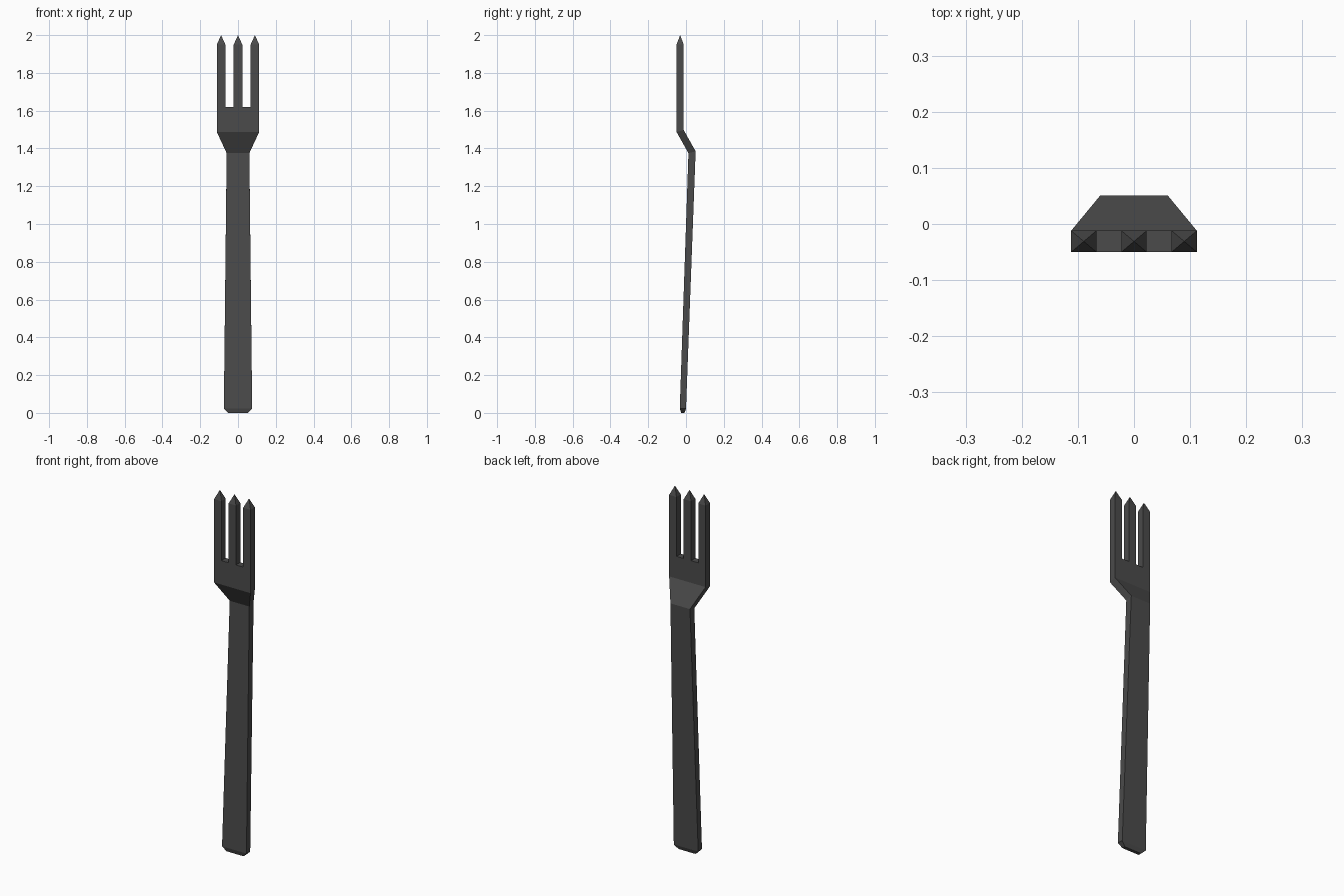
import bpy, bmesh

if "Cube" in bpy.data.objects:
    bpy.data.objects.remove(bpy.data.objects["Cube"])

bm = bmesh.new()


def ring(hw, front, back):
    """Rectangular section; front and back are (y, z)."""
    return [bm.verts.new((x, y, z)) for x, (y, z) in
            ((-hw, front), (hw, front), (hw, back), (-hw, back))]


def bridge(a, b):
    for i in range(4):
        j = (i + 1) % 4
        bm.faces.new((a[i], a[j], b[j], b[i]))


# Handle, bent neck and base of the head
rings = [
    ring(0.052, (-0.026, 0.0), (-0.008, 0.0)),
    ring(0.075, (-0.033, 0.024), (0.0, 0.022)),
    ring(0.06, (0.013, 1.375), (0.051, 1.385)),
    ring(0.112, (-0.05, 1.487), (-0.012, 1.497)),
]
bm.faces.new(rings[0])
for a, b in zip(rings, rings[1:]):
    bridge(a, b)

# Palm of the head, with its top edge split at the tine sides
Y0, Y1 = -0.05, -0.012
base = rings[-1]
xs = [c + s * 0.0225 for c in (-0.0895, 0, 0.0895) for s in (-1, 1)]
front = [bm.verts.new((x, Y0, 1.62)) for x in xs]
back = [bm.verts.new((x, Y1, 1.62)) for x in xs]
bm.faces.new([base[0], base[1]] + front[::-1])
bm.faces.new([base[2], base[3]] + back)
bm.faces.new((base[1], base[2], back[-1], front[-1]))
bm.faces.new((base[3], base[0], front[0], back[0]))
for i in (1, 3):
    bm.faces.new((front[i], front[i + 1], back[i + 1], back[i]))

# Three tines with pyramid points
for i in (0, 2, 4):
    root = [front[i], front[i + 1], back[i + 1], back[i]]
    top = [bm.verts.new((v.co.x, v.co.y, 1.95)) for v in root]
    bridge(root, top)
    tip = bm.verts.new(((xs[i] + xs[i + 1]) / 2, (Y0 + Y1) / 2, 2.0))
    for k in range(4):
        bm.faces.new((top[k], top[(k + 1) % 4], tip))

bmesh.ops.recalc_face_normals(bm, faces=bm.faces)
mesh = bpy.data.meshes.new("fork")
bm.to_mesh(mesh)
bm.free()
fork = bpy.data.objects.new("fork", mesh)
bpy.context.collection.objects.link(fork)

# Dark metal
mat = bpy.data.materials.new("dark_metal")
mat.diffuse_color = (0.07, 0.07, 0.07, 1)
mat.use_nodes = True
mat.node_tree.nodes["Principled BSDF"].inputs["Base Color"].default_value = mat.diffuse_color
mesh.materials.append(mat)
